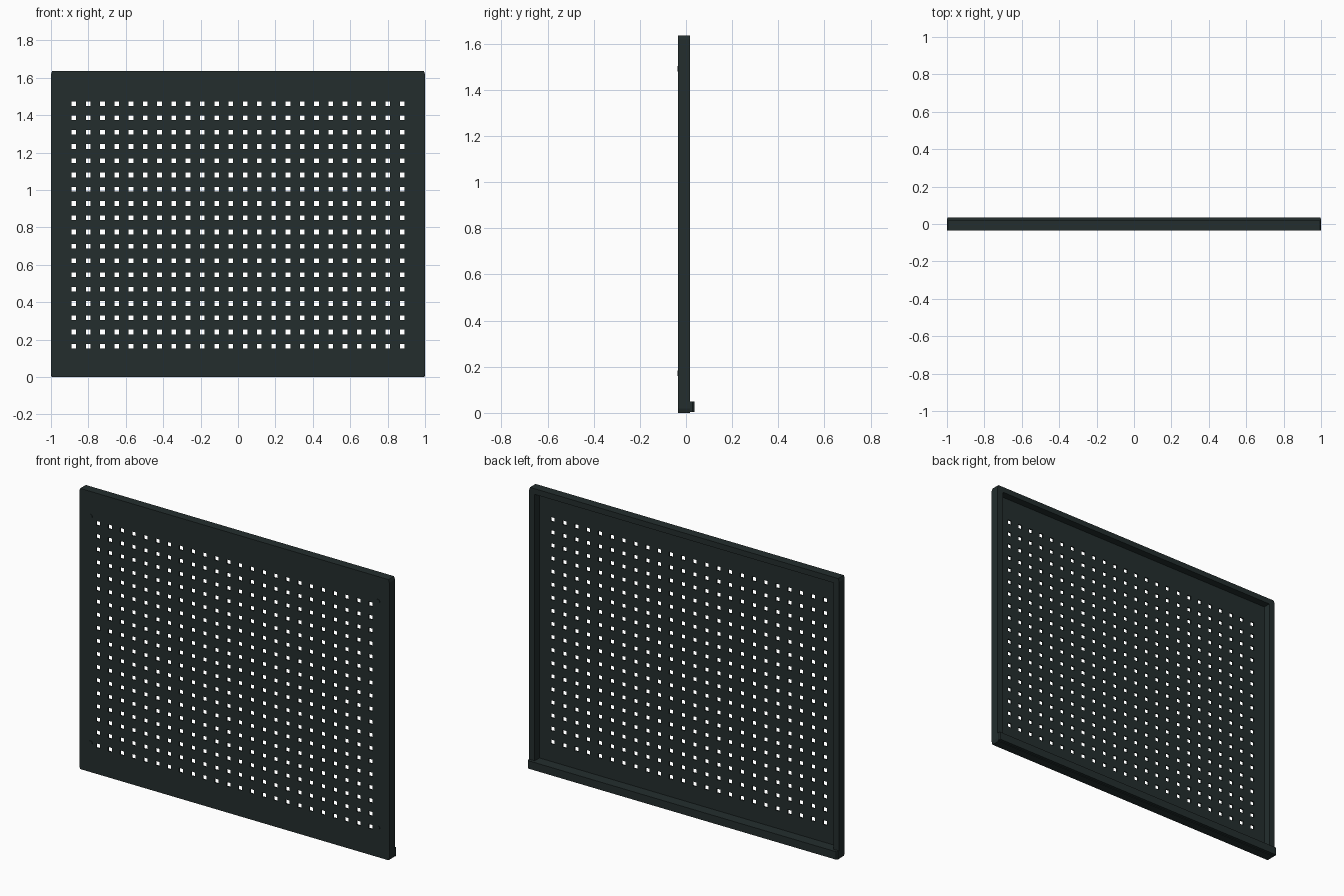
import bpy, bmesh, math

if "Cube" in bpy.data.objects:
    bpy.data.objects.remove(bpy.data.objects["Cube"])

metal = bpy.data.materials.new("dark_green_grey")
metal.diffuse_color = (0.017, 0.027, 0.027, 1)
metal.use_nodes = True
metal.node_tree.nodes["Principled BSDF"].inputs["Base Color"].default_value = metal.diffuse_color

FRONT, BACK, LIP = -0.034, 0.018, 0.036   # depth layers
HEIGHT, INNER_X = 1.636, 0.963
RAIL_TOP, RAIL_LOW = 1.603, 0.05


def finish(name, bm):
    bmesh.ops.recalc_face_normals(bm, faces=bm.faces)
    mesh = bpy.data.meshes.new(name)
    bm.to_mesh(mesh)
    bm.free()
    mesh.materials.append(metal)
    ob = bpy.data.objects.new(name, mesh)
    bpy.context.collection.objects.link(ob)
    return ob


def prism(name, points, direction):
    """Extrude a closed outline along a direction."""
    bm = bmesh.new()
    face = bm.faces.new([bm.verts.new(p) for p in points])
    ext = bmesh.ops.extrude_face_region(bm, geom=[face])
    moved = [v for v in ext["geom"] if isinstance(v, bmesh.types.BMVert)]
    bmesh.ops.translate(bm, verts=moved, vec=direction)
    return finish(name, bm)


# Side posts with clipped outer corners
post = [(INNER_X, 0), (0.994, 0), (1, 0.018), (1, HEIGHT - 0.018),
        (0.994, HEIGHT), (INNER_X, HEIGHT)]
for side, s in (("left", -1), ("right", 1)):
    prism(f"{side}_post", [(s * x, FRONT, z) for x, z in post],
          (0, BACK - FRONT, 0))

# Top and bottom rails
for name, z0, z1 in (("top_rail", RAIL_TOP, HEIGHT), ("bottom_rail", 0, RAIL_LOW)):
    prism(name, [(x, FRONT, z) for x, z in
                 ((-INNER_X, z0), (INNER_X, z0), (INNER_X, z1), (-INNER_X, z1))],
          (0, BACK - FRONT, 0))

# Lip along the back of the bottom rail
prism("bottom_lip", [(-1, BACK, 0.004), (1, BACK, 0.004), (1, LIP - 0.008, 0.004),
                     (0.994, LIP, 0.004), (-0.994, LIP, 0.004),
                     (-1, LIP - 0.008, 0.004)], (0, 0, RAIL_LOW - 0.004))

# Perforated panel: a grid with the hole cells left out
COLS, ROWS, STEP, HOLE = 24, 18, 0.0763, 0.025


def lines(first, count, low, high):
    out = [low]
    for i in range(count):
        c = first + i * STEP
        out += [c - HOLE / 2, c + HOLE / 2]
    return out + [high]


xs = lines(-STEP * (COLS - 1) / 2, COLS, -INNER_X, INNER_X)
zs = lines(0.165, ROWS, RAIL_LOW, RAIL_TOP)
bm = bmesh.new()
grid = [[bm.verts.new((x, FRONT, z)) for z in zs] for x in xs]
for i in range(len(xs) - 1):
    for j in range(len(zs) - 1):
        if i % 2 and j % 2:
            continue
        bm.faces.new((grid[i][j], grid[i + 1][j],
                      grid[i + 1][j + 1], grid[i][j + 1]))
ext = bmesh.ops.extrude_face_region(bm, geom=bm.faces[:], use_keep_orig=True)
bmesh.ops.translate(bm, vec=(0, 0.008, 0),
                    verts=[v for v in ext["geom"] if isinstance(v, bmesh.types.BMVert)])
finish("perforated_panel", bm)

# Screw heads at the panel corners
for x in (-0.927, 0.927):
    for z in (0.171, 1.492):
        ring = [(x + 0.012 * math.cos(k * math.tau / 12), FRONT + 0.002,
                 z + 0.012 * math.sin(k * math.tau / 12)) for k in range(12)]
        prism("screw_head", ring, (0, -0.004, 0))
